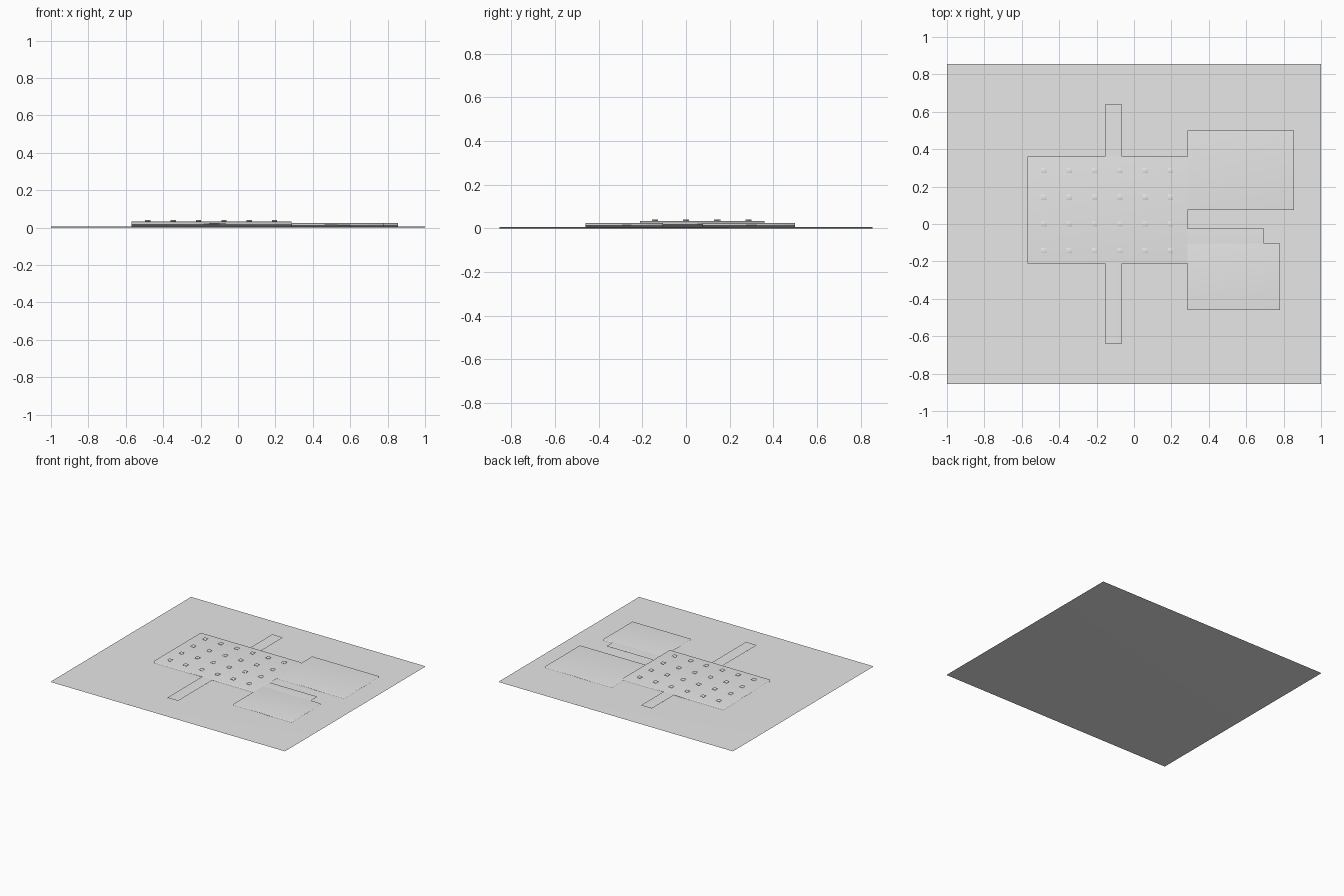
import bpy

if "Cube" in bpy.data.objects:
    bpy.data.objects.remove(bpy.data.objects["Cube"])

grey = bpy.data.materials.new("plain_grey")
grey.diffuse_color = (0.8, 0.8, 0.8, 1.0)
grey.use_nodes = True
grey.node_tree.nodes["Principled BSDF"].inputs["Base Color"].default_value = grey.diffuse_color


def box(name, x, y, z):
    """Box spanning the given (min, max) ranges, with area-weighted smooth normals."""
    bpy.ops.mesh.primitive_cube_add(
        size=1, location=[(a + b) / 2 for a, b in (x, y, z)])
    ob = bpy.context.object
    ob.name = name
    ob.scale = [b - a for a, b in (x, y, z)]
    bpy.ops.object.transform_apply(location=False, rotation=False, scale=True)
    bpy.ops.object.shade_smooth()
    weighted = ob.modifiers.new("weighted_normals", 'WEIGHTED_NORMAL')
    weighted.mode = 'FACE_AREA'
    ob.data.materials.append(grey)
    return ob


BASE = 0.006      # top of the ground plate
LOW = 0.025       # top of the side blocks and walkways
HIGH = 0.033      # top of the main block

# Ground plate
box("ground_plate", (-1, 1), (-0.855, 0.855), (0, BASE))

# Main block and the two lower side blocks
box("main_block", (-0.57, 0.285), (-0.21, 0.36), (BASE, HIGH))
box("back_side_block", (0.285, 0.855), (0.075, 0.50), (BASE, LOW))
box("front_side_block", (0.285, 0.78), (-0.46, -0.105), (BASE, LOW))

# Thin raised walkways
box("long_walkway", (-0.155, -0.065), (-0.64, 0.64), (LOW - 0.002, LOW))
box("side_walkway", (0.285, 0.695), (-0.105, -0.025), (LOW - 0.002, LOW))

# Grid of roof studs
R = 0.014
for i in range(6):
    for j in range(4):
        cx, cy = -0.482 + 0.1355 * i, -0.142 + 0.1427 * j
        box("roof_stud", (cx - R, cx + R), (cy - R, cy + R), (HIGH, 0.040))
